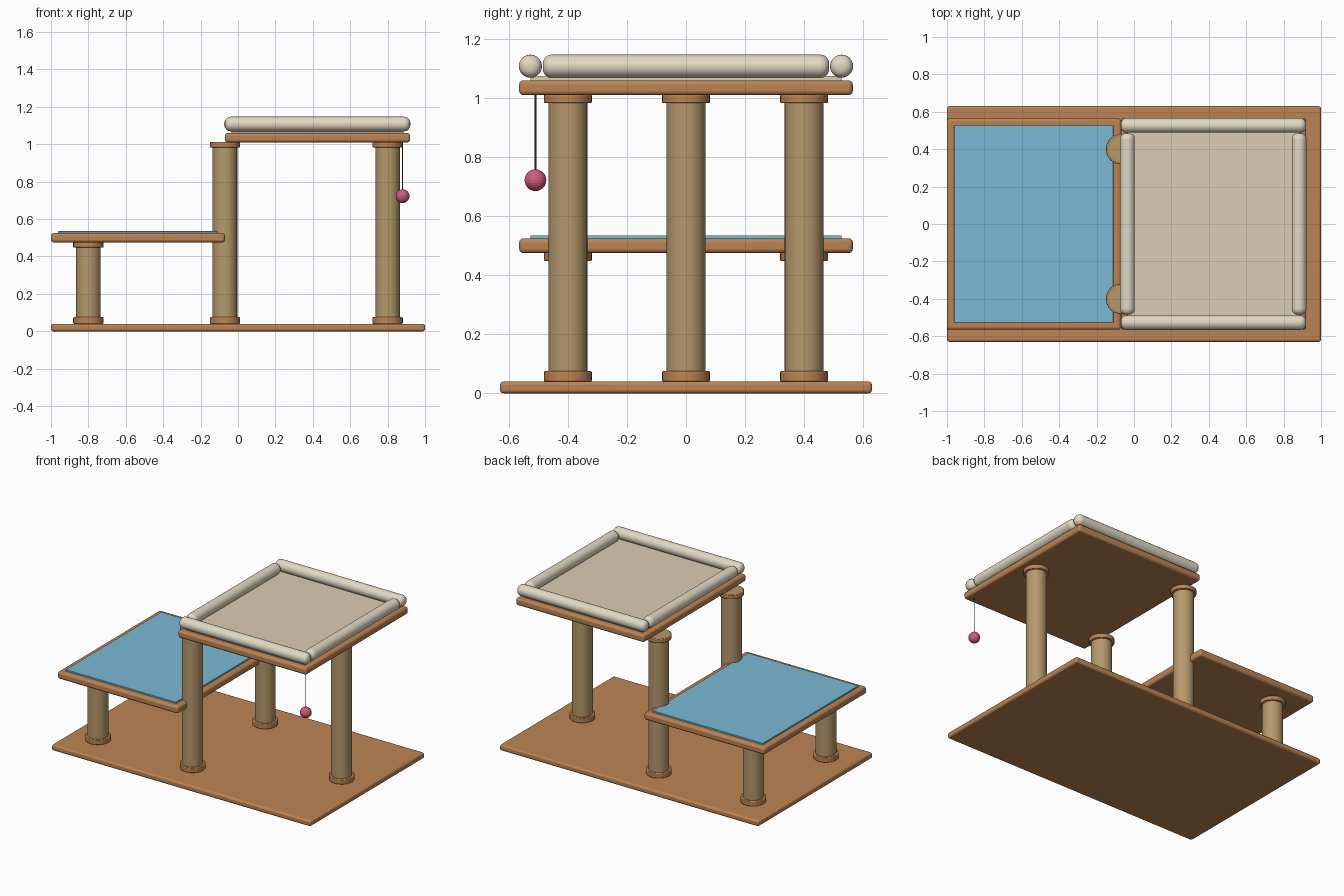
import bpy, math

if "Cube" in bpy.data.objects:
    bpy.data.objects.remove(bpy.data.objects["Cube"])


def material(name, srgb):
    m = bpy.data.materials.new(name)
    lin = [((c / 255 + 0.055) / 1.055) ** 2.4 for c in srgb]
    m.diffuse_color = (*lin, 1)
    m.use_nodes = True
    m.node_tree.nodes["Principled BSDF"].inputs["Base Color"].default_value = m.diffuse_color
    return m


WOOD = material("warm_wood", (188, 132, 84))
SISAL = material("sisal_tan", (182, 152, 108))
BLUE = material("blue_felt", (122, 186, 213))
CREAM = material("cream_plush", (226, 217, 196))
BEIGE = material("beige_cushion", (220, 205, 181))
PINK = material("pink_wool", (206, 92, 125))
CORD = material("dark_cord", (62, 66, 48))


def finish(ob, name, mat, bevel=0, segments=3, smooth=True):
    ob.name = name
    ob.data.materials.append(mat)
    if smooth:
        bpy.ops.object.shade_smooth_by_angle(angle=math.radians(35))
    if bevel:
        mod = ob.modifiers.new("rounded_edges", 'BEVEL')
        mod.width = bevel
        mod.segments = segments
        mod.limit_method = 'ANGLE'
        mod.angle_limit = math.radians(40)
    return ob


def slab(name, x, y, z, mat, bevel):
    """Box from (min, max) pairs."""
    bpy.ops.mesh.primitive_cube_add(size=1, location=[sum(p) / 2 for p in (x, y, z)])
    ob = bpy.context.object
    ob.scale = [p[1] - p[0] for p in (x, y, z)]
    bpy.ops.object.transform_apply(location=False, rotation=False, scale=True)
    return finish(ob, name, mat, bevel)


def rod(name, centre, radius, length, mat, axis='Z', bevel=0, segments=3, sides=32):
    rot = {'X': (0, math.pi / 2, 0), 'Y': (math.pi / 2, 0, 0), 'Z': (0, 0, 0)}[axis]
    bpy.ops.mesh.primitive_cylinder_add(vertices=sides, radius=radius, depth=length,
                                        location=centre, rotation=rot)
    return finish(bpy.context.object, name, mat, bevel, segments)


def post(name, x, y, top):
    """Sisal post with a wooden collar at each end."""
    z0 = 0.04
    rod(name, (x, y, (z0 + top) / 2), 0.066, top - z0, SISAL)
    rod(name + "_foot", (x, y, z0 + 0.0175), 0.081, 0.035, WOOD, bevel=0.004, segments=2)
    rod(name + "_collar", (x, y, top - 0.015), 0.081, 0.03, WOOD, bevel=0.004, segments=2)


# Base board and the two platforms
slab("base_board", (-1, 1), (-0.63, 0.63), (0, 0.04), WOOD, 0.012)
slab("low_platform", (-1, -0.07), (-0.565, 0.565), (0.475, 0.525), WOOD, 0.014)
slab("low_mat", (-0.962, -0.11), (-0.527, 0.527), (0.52, 0.535), BLUE, 0.003)
slab("high_platform", (-0.07, 0.92), (-0.565, 0.565), (1.01, 1.06), WOOD, 0.014)
slab("bed_cushion", (-0.035, 0.885), (-0.527, 0.527), (1.055, 1.075), BEIGE, 0.003)

# Posts
for side, y in (("front", -0.4), ("back", 0.4)):
    post(side + "_short_post", -0.8, y, 0.478)
    post(side + "_tall_post", -0.07, y, 1.013)
post("right_tall_post", 0.8, 0, 1.013)

# Padded rim round the bed
for side, y in (("front", -0.527), ("back", 0.527)):
    rod(side + "_bolster", (0.425, y, 1.108), 0.039, 0.99, CREAM, 'X', 0.03, 5)
for side, x in (("left", -0.035), ("right", 0.883)):
    rod(side + "_bolster", (x, 0, 1.108), 0.039, 0.97, CREAM, 'Y', 0.03, 5)

# Hanging toy
rod("toy_cord", (0.88, -0.51, 0.885), 0.003, 0.27, CORD, sides=8)
bpy.ops.mesh.primitive_ico_sphere_add(subdivisions=3, radius=0.037, location=(0.88, -0.51, 0.722))
finish(bpy.context.object, "toy_ball", PINK, smooth=False)
